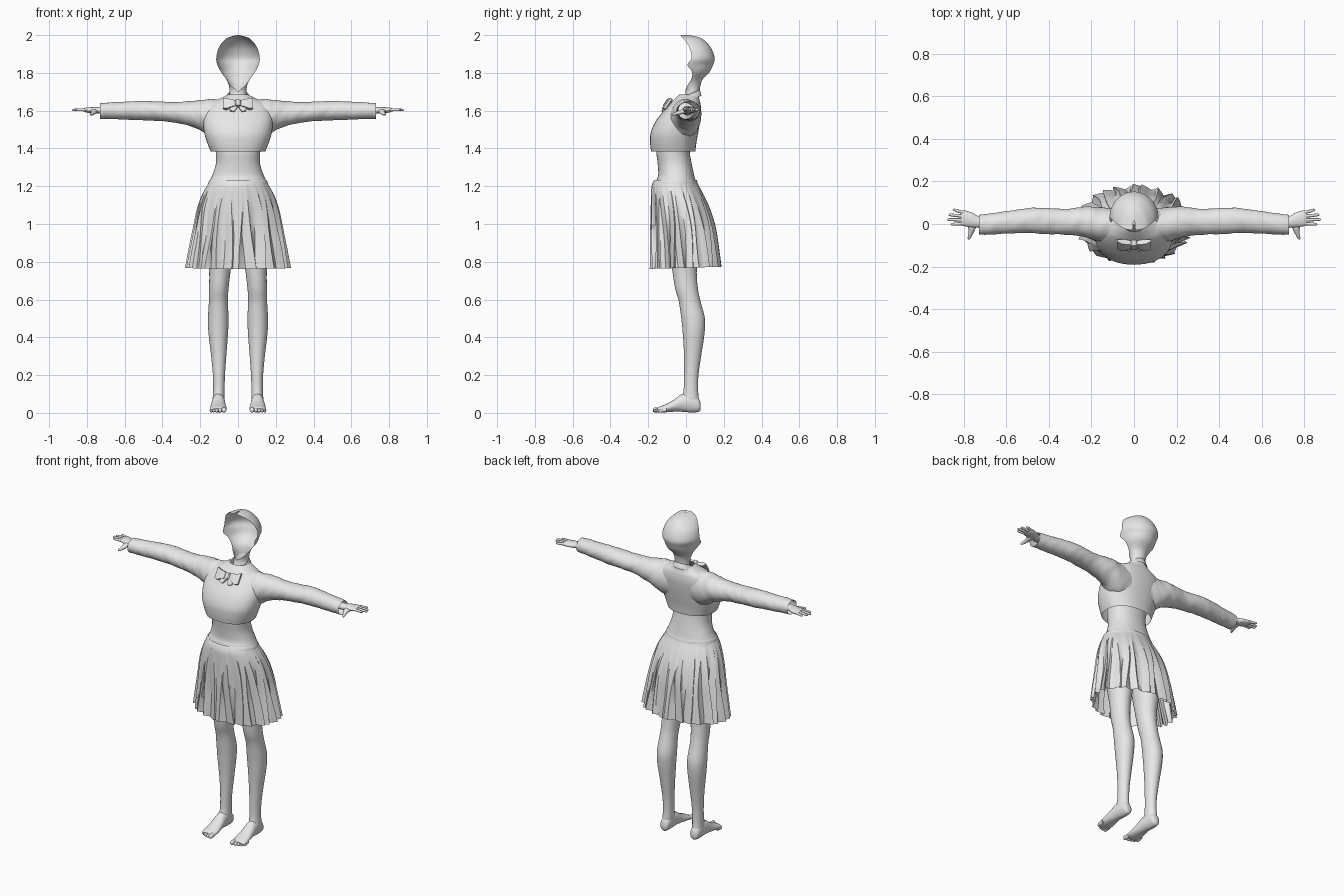
import bpy, bmesh, math

grey = bpy.data.materials.new("plain grey")
grey.diffuse_color = (0.8, 0.8, 0.8, 1)


def smooth_rows(rows, sub):
    """Catmull-Rom interpolation through rows of numbers."""
    out = []
    for i in range(len(rows) - 1):
        p0, p1 = rows[max(i - 1, 0)], rows[i]
        p2, p3 = rows[i + 1], rows[min(i + 2, len(rows) - 1)]
        for s in range(sub):
            t = s / sub
            out.append([0.5 * (2 * b + (c - a) * t + (2 * a - 5 * b + 4 * c - d) * t * t
                               + (3 * b - a - 3 * c + d) * t ** 3)
                        for a, b, c, d in zip(p0, p1, p2, p3)])
    return out + [list(rows[-1])]


def skin(name, rings, closed=True, caps=(False, False), mirror=False, angle=45):
    """Make an object from rings of points with equal counts."""
    bm = bmesh.new()
    vs = [[bm.verts.new(p) for p in r] for r in rings]
    n = len(vs[0])
    for a, b in zip(vs, vs[1:]):
        for j in range(n if closed else n - 1):
            k = (j + 1) % n
            bm.faces.new((a[j], a[k], b[k], b[j]))
    if caps[0]:
        bm.faces.new(vs[0])
    if caps[1]:
        bm.faces.new(vs[-1])
    bmesh.ops.recalc_face_normals(bm, faces=bm.faces)
    me = bpy.data.meshes.new(name)
    bm.to_mesh(me)
    bm.free()
    me.materials.append(grey)
    ob = bpy.data.objects.new(name, me)
    bpy.context.collection.objects.link(ob)
    bpy.ops.object.select_all(action='DESELECT')
    ob.select_set(True)
    bpy.context.view_layer.objects.active = ob
    bpy.ops.object.shade_smooth_by_angle(angle=math.radians(angle))
    if mirror:
        ob.modifiers.new("mirror", 'MIRROR').use_clip = False
    return ob


def loft(name, rows, axis='z', n=32, sub=5, power=2.0, caps=(True, True), mirror=False, wrinkle=0):
    """Rows are (position along axis, min a, max a, min b, max b)."""
    rings = []
    for t, a0, a1, b0, b1 in smooth_rows(rows, sub):
        ring = []
        for j in range(n):
            th = 2 * math.pi * j / n
            c, s = math.cos(th), math.sin(th)
            k = 1 + wrinkle * math.sin(t * 75 + 2.5 * math.sin(th * 2)) * math.sin(t * 23 + th)
            a = (a0 + a1) / 2 + (a1 - a0) / 2 * math.copysign(abs(c) ** (2 / power), c) * k
            b = (b0 + b1) / 2 + (b1 - b0) / 2 * math.copysign(abs(s) ** (2 / power), s) * k
            ring.append({'x': (t, a, b), 'y': (a, t, b), 'z': (a, b, t)}[axis])
        rings.append(ring)
    return skin(name, rings, caps=caps, mirror=mirror)


# Head: open-faced shell closing into the neck
# (z, half width, centre y, depth, end angle)
head = [(2.0, .006, -.03, .045, 90), (1.99, .045, -.022, .085, 90), (1.975, .07, -.008, .102, 90),
        (1.935, .101, .018, .113, 90), (1.88, .115, .03, .122, 90), (1.842, .109, .008, .135, 90),
        (1.805, .09, .032, .093, 90), (1.765, .062, .032, .056, 95), (1.735, .049, .033, .044, 125),
        (1.70, .045, .035, .037, 180), (1.66, .046, .025, .04, 180), (1.60, .055, .0, .05, 180)]
rings = []
for z, w, yc, d, end in smooth_rows(head, 5):
    arc = [math.radians(min(end, 180) * (j / 20 - 1)) for j in range(41)]
    rings.append([(w * math.sin(a), yc + d * math.cos(a), z) for a in arc])
skin("head_shell", rings, closed=False)

# Cropped sweater body, open at the hem
loft("sweater_body", [
    (1.385, -.145, .145, -.185, .05), (1.43, -.163, .163, -.19, .055),
    (1.48, -.178, .178, -.188, .064), (1.54, -.185, .185, -.163, .074),
    (1.60, -.18, .18, -.118, .08), (1.64, -.15, .15, -.082, .076),
    (1.662, -.10, .10, -.06, .07), (1.685, -.055, .055, -.035, .068)],
    n=48, power=2.3, caps=(False, False))

# Sleeves, open at the cuffs
loft("sleeve", [
    (.07, -.08, .07, 1.45, 1.662), (.15, -.085, .078, 1.465, 1.66), (.20, -.07, .082, 1.497, 1.656),
    (.26, -.056, .078, 1.52, 1.65), (.33, -.05, .07, 1.536, 1.645), (.42, -.047, .076, 1.546, 1.648),
    (.50, -.042, .074, 1.549, 1.652), (.60, -.045, .06, 1.553, 1.647), (.69, -.05, .048, 1.556, 1.643),
    (.73, -.05, .042, 1.556, 1.64)], axis='x', sub=7, caps=(True, False), mirror=True, wrinkle=.022)

# Hands
loft("palm", [(.60, -.02, .035, 1.575, 1.625), (.72, -.018, .035, 1.583, 1.62),
              (.76, -.016, .053, 1.586, 1.619), (.80, -.01, .064, 1.59, 1.617),
              (.815, -.004, .06, 1.595, 1.613)], axis='x', n=20, mirror=True)
for i, (tip, y0, y1) in enumerate([(.853, .054, .066), (.873, .037, .043),
                                   (.88, .019, .021), (.863, .002, -.001)]):
    loft("finger_%d" % (i + 1), [
        (.80, y0 - .008, y0 + .008, 1.596, 1.613), ((.8 + tip) / 2, (y0 + y1) / 2 - .0075,
        (y0 + y1) / 2 + .0075, 1.597, 1.612), (tip - .008, y1 - .006, y1 + .006, 1.598, 1.61),
        (tip, y1 - .001, y1 + .001, 1.603, 1.605)], axis='x', n=10, sub=3, mirror=True)
loft("thumb", [(.012, .735, .785, 1.588, 1.612), (-.02, .745, .78, 1.582, 1.607),
               (-.045, .757, .779, 1.577, 1.597), (-.065, .768, .783, 1.574, 1.588),
               (-.074, .775, .779, 1.578, 1.582)], axis='y', n=12, sub=3, mirror=True)

# Bare waist running into the hips under the skirt
loft("waist_and_hips", [
    (1.45, -.125, .125, -.15, .03), (1.385, -.118, .118, -.157, .02), (1.32, -.117, .117, -.15, .03),
    (1.26, -.135, .135, -.147, .043), (1.22, -.152, .152, -.158, .055), (1.13, -.175, .175, -.155, .095),
    (1.03, -.178, .178, -.13, .11), (.98, -.14, .14, -.1, .09), (.95, -.05, .05, -.05, .04)],
    n=40, power=2.2)

# Pleated skirt: sawtooth folds deepening to the hem (z, half width, front y, back y)
skirt = [(1.228, .149, -.172, .056), (1.20, .166, -.183, .07), (1.15, .194, -.186, .097),
         (1.08, .219, -.188, .128), (.98, .24, -.19, .158), (.87, .262, -.191, .175),
         (.768, .281, -.192, .188)]
pleats, steps = 26, (0, .2, .4, .6, .8, .9)
rings = []
for z, w, yf, yb in smooth_rows(skirt, 5):
    f = (1.228 - z) / .46
    ring = []
    for p in range(pleats):
        for s in steps:
            th = 2 * math.pi * (p + s + .25 * math.sin(p * 2.4 + f * 3)) / pleats
            saw = s / .8 if s <= .8 else .5
            depth = .13 * min(1, f * 1.5) * (.75 + .25 * math.sin(p * 1.9))
            k = 1 - depth * (1 - saw)
            y = (yf + yb) / 2 + (yb - yf) / 2 * k * math.sin(th)
            ring.append((w * k * math.cos(th), y, z + .03 * f * y))
    rings.append(ring)
skin("pleated_skirt", rings, angle=35)

# Skirt waistband
loft("waistband", [(1.234, -.15, .15, -.166, .056), (1.222, -.157, .157, -.174, .061),
                   (1.208, -.16, .16, -.176, .063)], n=48, sub=3, caps=(False, False))

# Legs
loft("leg", [
    (1.08, .015, .17, -.12, .09), (.95, .014, .175, -.105, .085), (.77, .037, .154, -.075, .058),
    (.66, .05, .153, -.058, .063), (.59, .054, .154, -.038, .077), (.50, .05, .159, -.025, .10),
    (.42, .053, .156, -.017, .098), (.30, .062, .142, -.01, .08), (.20, .069, .133, -.01, .066),
    (.12, .071, .132, -.013, .064), (.07, .072, .134, -.025, .068), (.03, .076, .13, -.02, .065)],
    n=28, mirror=True)

# Feet and toes
loft("foot", [(.078, .092, .114, .02, .045), (.068, .077, .129, .006, .075), (.03, .072, .135, .002, .105),
              (-.02, .069, .138, .006, .10), (-.07, .064, .144, .006, .066), (-.11, .06, .148, .003, .045),
              (-.14, .063, .147, .004, .033), (-.152, .072, .138, .01, .024)],
     axis='y', n=24, mirror=True)
for i, (x, tip, r) in enumerate([(.074, -.176, .013), (.095, -.172, .0095), (.112, -.166, .009),
                                 (.128, -.158, .0085), (.142, -.148, .008)]):
    loft("toe_%d" % (i + 1), [
        (tip + .045, x - r * .9, x + r * .9, .006, .03), (tip + .015, x - r, x + r, .002, .004 + 2 * r),
        (tip + .004, x - r * .7, x + r * .7, .004, 2 * r), (tip, x - .002, x + .002, .008, .012)],
        axis='y', n=10, sub=3, mirror=True)

# Folded shirt collar with pointed fronts
rings = []
for j in range(41):
    a = math.radians(-172 + 344 * j / 40)
    s, c = math.sin(a), math.cos(a)
    point = max(0, -c) ** 4
    rings.append([(.046 * s, .012 + .05 * c, 1.655 + .03 * c),
                  (.05 * s, .012 + .058 * c, 1.683 + .03 * c),
                  (.058 * s, .006 + .068 * c, 1.68 + .03 * c),
                  (.078 * s + .03 * point * math.copysign(1, s), -.008 + .09 * c, 1.652 + .026 * c - .012 * point)])
skin("shirt_collar", rings, closed=False)


# Bow tie, leaning back at the top
def bow_piece(name, rows, mirror=True):
    """Rows are (x, low, high, half thickness) in the tilted plane of the bow."""
    rings = []
    for x, lo, hi, h in rows:
        ring = []
        for v, d in ((lo, -h), (hi, -h), (hi, h), (lo, h)):
            ring.append((x, -.098 + v * .6 + d * .8, 1.635 + v * .9 - d * .5))
        rings.append(ring)
    skin(name, rings, caps=(True, True), mirror=mirror, angle=30)


bow_piece("bow_wing", [(.005, -.012, .014, .008), (.03, -.02, .02, .014),
                       (.06, -.032, .026, .013), (.08, -.026, .034, .006)])
bow_piece("bow_tail", [(.004, -.02, -.004, .006), (.02, -.045, -.012, .006), (.042, -.04, -.018, .005)])
bow_piece("bow_knot", [(-.016, -.013, .015, .013), (-.01, -.017, .019, .018),
                       (.01, -.017, .019, .018), (.016, -.013, .015, .013)], mirror=False)
